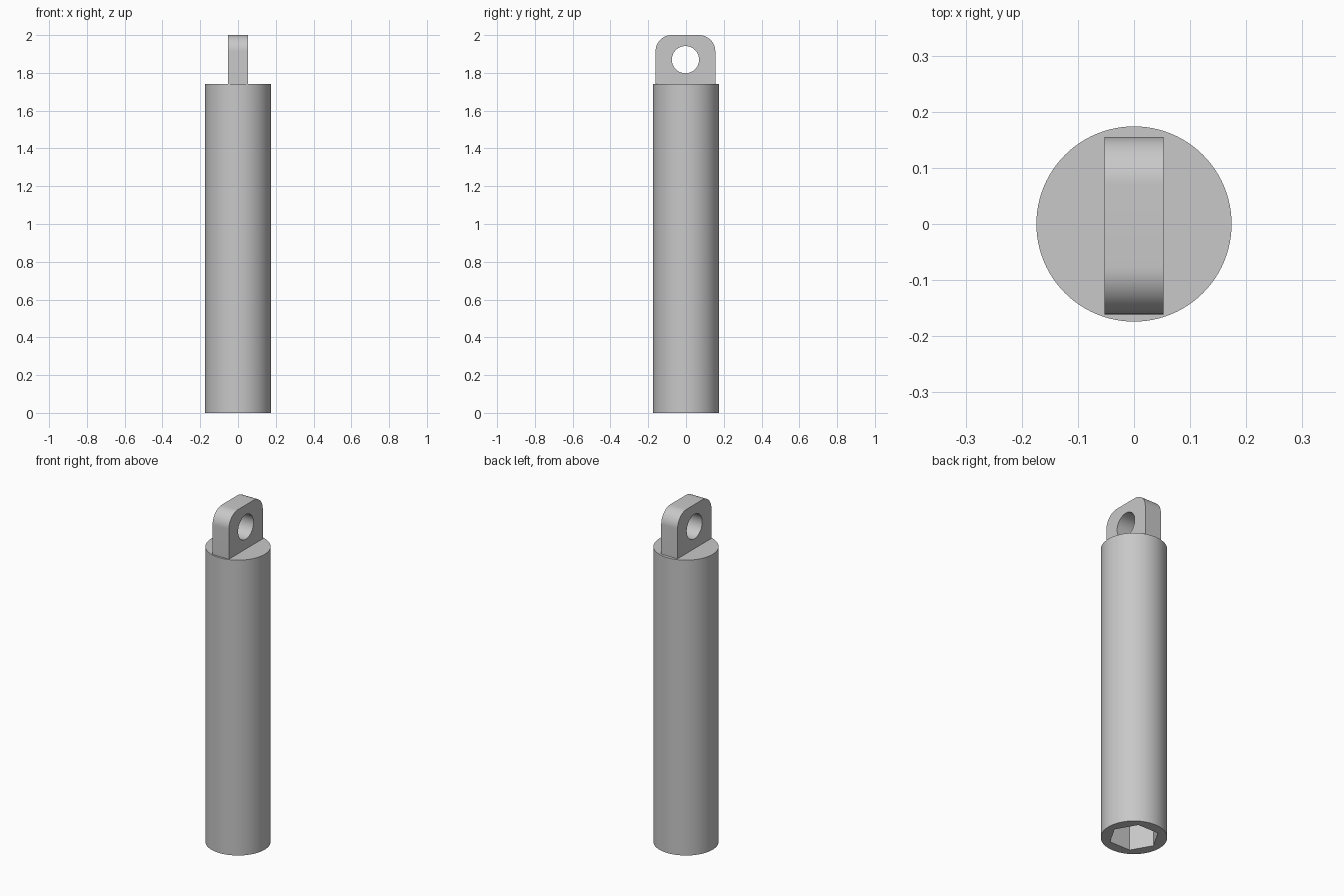
import bpy
import bmesh
from math import sin, cos, pi, radians

cube = bpy.data.objects.get("Cube")
if cube:
    bpy.data.objects.remove(cube, do_unlink=True)

RADIUS, SHOULDER, TOP = 0.174, 1.74, 2.0
TAB_HALF_X, TAB_HALF_Y, TAB_Y = 0.053, 0.158, -0.003
CORNER, HOLE_R, HOLE_Z = 0.085, 0.072, 1.87
HEX_R, HEX_DEPTH = 0.133, 0.35

steel = bpy.data.materials.new("light grey metal")
steel.use_nodes = True
grey = (0.58, 0.58, 0.58, 1)
steel.diffuse_color = grey
steel.node_tree.nodes["Principled BSDF"].inputs["Base Color"].default_value = grey


def arc(cx, cy, r, start, end, steps):
    """Points along an arc, angles in degrees."""
    angles = [radians(start + (end - start) * i / steps) for i in range(steps + 1)]
    return [(cx + r * cos(a), cy + r * sin(a)) for a in angles]


def prism(name, outline, low, high, place):
    """Extrude a flat outline from low to high; place maps (u, v, w) to xyz."""
    bm = bmesh.new()
    base = bm.faces.new([bm.verts.new(place(u, v, low)) for u, v in outline])
    top = bmesh.ops.extrude_face_region(bm, geom=[base])["geom"]
    for v in [g for g in top if isinstance(g, bmesh.types.BMVert)]:
        i = v.co - v.co
        i.xyz = place(0, 0, high - low)
        j = i.copy()
        j.xyz = place(0, 0, 0)
        v.co += i - j
    bmesh.ops.recalc_face_normals(bm, faces=bm.faces)
    mesh = bpy.data.meshes.new(name)
    bm.to_mesh(mesh)
    bm.free()
    mesh.materials.append(steel)
    obj = bpy.data.objects.new(name, mesh)
    bpy.context.collection.objects.link(obj)
    return obj


def upright(u, v, w):
    return (u, v, w)


def sideways(u, v, w):
    return (w, u, v)


def finish(obj, cutter):
    """Cut the recess, drop the cutter and smooth the round walls."""
    cutter.hide_render = True
    bpy.ops.object.select_all(action="DESELECT")
    bpy.context.view_layer.objects.active = obj
    obj.select_set(True)
    cut = obj.modifiers.new("cut", "BOOLEAN")
    cut.operation, cut.solver, cut.object = "DIFFERENCE", "EXACT", cutter
    bpy.ops.object.modifier_apply(modifier=cut.name)
    bpy.data.objects.remove(cutter, do_unlink=True)
    bpy.ops.object.shade_smooth_by_angle(angle=radians(30))


# Round body with a hexagonal socket in the bottom
body = prism("body", arc(0, 0, RADIUS, 0, 360, 96)[:-1], 0, SHOULDER, upright)
socket = prism("socket_cutter", arc(0, 0, HEX_R, 0, 360, 6)[:-1],
               -0.1, HEX_DEPTH, upright)
finish(body, socket)

# Upright tab with rounded top corners and a cross hole
inner, shoulder_z = TAB_HALF_Y - CORNER, TOP - CORNER
profile = [(TAB_Y - TAB_HALF_Y, SHOULDER), (TAB_Y + TAB_HALF_Y, SHOULDER)]
profile += arc(TAB_Y + inner, shoulder_z, CORNER, 0, 90, 16)
profile += arc(TAB_Y - inner, shoulder_z, CORNER, 90, 180, 16)
tab = prism("eye_tab", profile, -TAB_HALF_X, TAB_HALF_X, sideways)
hole = prism("hole_cutter", arc(TAB_Y, HOLE_Z, HOLE_R, 0, 360, 64)[:-1],
             -0.2, 0.2, sideways)
finish(tab, hole)
